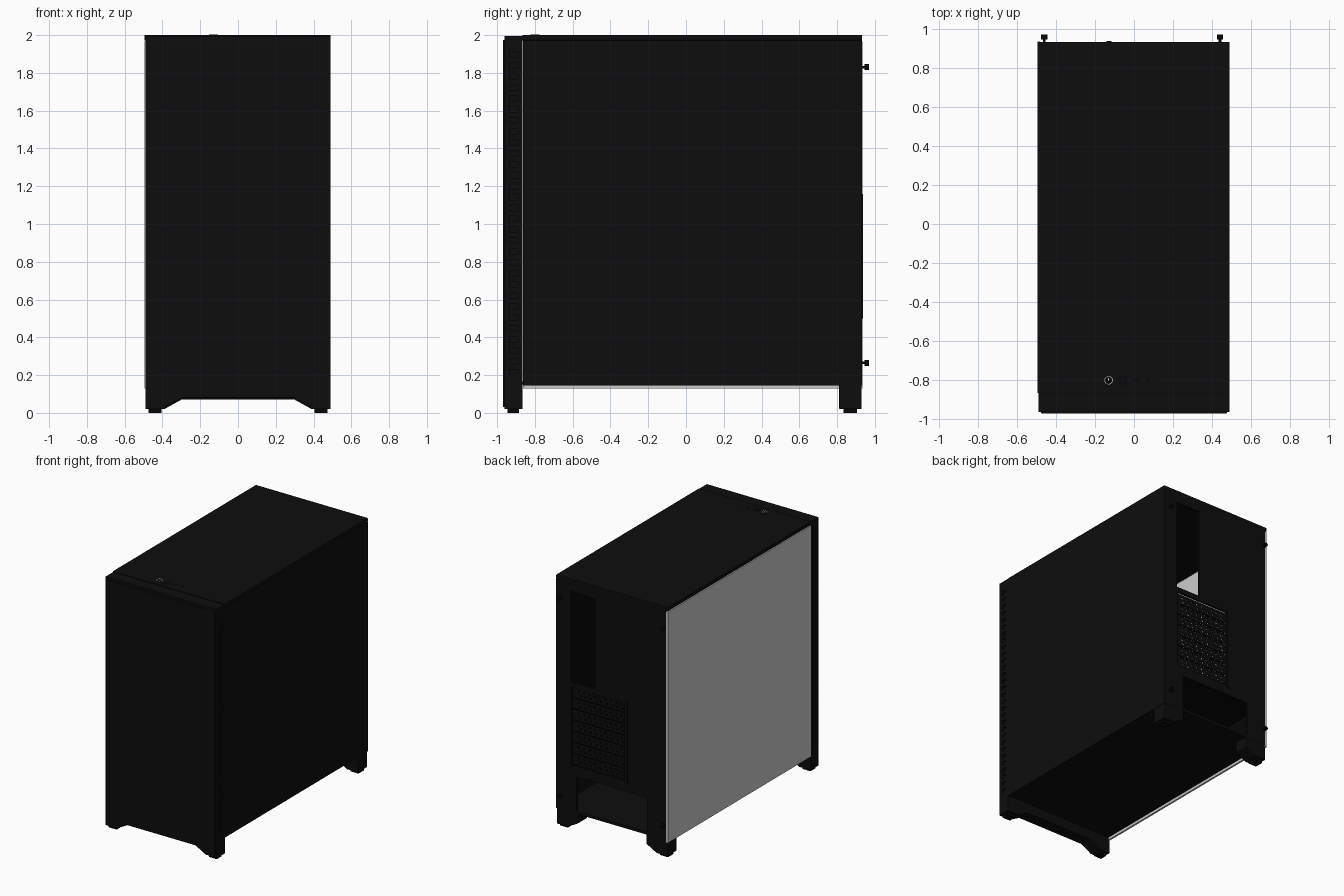
import bpy, bmesh, math
from mathutils import Matrix, Vector

if "Cube" in bpy.data.objects:
    bpy.data.objects.remove(bpy.data.objects["Cube"])

def make_mat(name, v):
    m = bpy.data.materials.new(name)
    m.diffuse_color = (v, v, v, 1)
    m.use_nodes = True
    m.node_tree.nodes["Principled BSDF"].inputs["Base Color"].default_value = m.diffuse_color
    return m

BLACK = make_mat("black_paint", 0.004)
DARK = make_mat("black_plastic", 0.002)
WHITE = make_mat("button_ring", 0.6)

def finish(name, bm, mat, bevel=0):
    bmesh.ops.recalc_face_normals(bm, faces=bm.faces)
    me = bpy.data.meshes.new(name)
    bm.to_mesh(me)
    bm.free()
    ob = bpy.data.objects.new(name, me)
    bpy.context.collection.objects.link(ob)
    if mat:
        me.materials.append(mat)
    if bevel:
        b = ob.modifiers.new("bevel", 'BEVEL')
        b.width, b.segments = bevel, 2
    return ob

def add_box(bm, x, y, z):
    s = Matrix.Diagonal((x[1] - x[0], y[1] - y[0], z[1] - z[0], 1))
    c = Matrix.Translation((sum(x) / 2, sum(y) / 2, sum(z) / 2))
    bmesh.ops.create_cube(bm, size=1, matrix=c @ s)

def box(name, x, y, z, mat=BLACK, bevel=0):
    bm = bmesh.new()
    add_box(bm, x, y, z)
    return finish(name, bm, mat, bevel)

def add_cyl(bm, loc, r, depth, axis='Z', seg=24):
    rot = Matrix.Rotation(math.pi / 2, 4, 'X') if axis == 'Y' else Matrix()
    bmesh.ops.create_cone(bm, cap_ends=True, segments=seg, radius1=r, radius2=r,
                          depth=depth, matrix=Matrix.Translation(loc) @ rot)

def extrude_xz(name, pts, y0, y1, mat=BLACK, bevel=0):
    bm = bmesh.new()
    f = bm.faces.new([bm.verts.new((x, y0, z)) for x, z in pts])
    ext = bmesh.ops.extrude_face_region(bm, geom=[f])
    bmesh.ops.translate(bm, vec=(0, y1 - y0, 0),
                        verts=[v for v in ext['geom'] if isinstance(v, bmesh.types.BMVert)])
    return finish(name, bm, mat, bevel)

def cut(ob, bm, name):
    c = finish(name, bm, None)
    c.hide_render = True
    c.hide_viewport = True
    c.display_type = 'WIRE'
    m = ob.modifiers.new("cut", 'BOOLEAN')
    m.operation, m.solver, m.object = 'DIFFERENCE', 'EXACT', c

# front panel with integrated feet and side vent slots
half = [(0.49, 1.995), (0.49, 0.02), (0.39, 0.02), (0.30, 0.07)]
front = extrude_xz("front_shell", half + [(-x, z) for x, z in reversed(half)], -0.962, -0.865)
bm = bmesh.new()
for i in range(30):
    z = 0.2 + i * 0.058
    for s in (-1, 1):
        add_box(bm, sorted((s * 0.478, s * 0.6)), (-0.935, -0.89), (z, z + 0.03))
cut(front, bm, "front_vent_cutter")
face_half = [(0.475, 1.975), (0.475, 0.03), (0.388, 0.03), (0.297, 0.08)]
extrude_xz("front_face_plate", face_half + [(-x, z) for x, z in reversed(face_half)],
           -0.97, -0.96, bevel=0.003)

# outer panels
box("top_panel", (-0.495, 0.49), (-0.866, 0.932), (1.972, 2.0), bevel=0.003)
box("right_side_panel", (0.475, 0.49), (-0.864, 0.932), (0.145, 1.972))
box("left_glass_panel", (-0.495, -0.48), (-0.864, 0.935), (0.13, 1.965), mat=None)

# internal chassis
box("floor", (-0.48, 0.475), (-0.865, 0.92), (0.15, 0.165))
box("front_inner_wall", (-0.475, 0.475), (-0.864, -0.85), (0.165, 1.97))
box("board_tray", (0.37, 0.385), (-0.6, 0.915), (0.46, 1.96), DARK)
box("power_supply_shroud", (-0.45, 0.37), (-0.85, 0.915), (0.45, 0.465), DARK)
box("shroud_side", (-0.455, -0.44), (-0.85, 0.915), (0.165, 0.465), DARK)

# rear wall with openings
rear = box("rear_wall", (-0.48, 0.476), (0.915, 0.931), (0.145, 1.975))
bm = bmesh.new()
add_box(bm, (0.15, 0.365), (0.85, 1.0), (1.18, 1.90))
add_box(bm, (-0.11, 0.355), (0.85, 1.0), (0.52, 1.14))
add_box(bm, (-0.31, 0.31), (0.85, 1.0), (0.166, 0.44))
cut(rear, bm, "rear_opening_cutter")

# perforated expansion slot covers
bm = bmesh.new()
slot_h = 0.62 / 7
for i in range(7):
    z = 0.52 + i * slot_h
    add_box(bm, (-0.11, 0.355), (0.905, 0.915), (z + 0.004, z + slot_h - 0.004))
covers = finish("slot_covers", bm, BLACK)
bm = bmesh.new()
for i in range(7):
    for j in range(9):
        for k in (-1, 1):
            add_cyl(bm, (-0.08 + j * 0.047 + k * 0.006, 0.91,
                         0.52 + (i + 0.5) * slot_h + k * 0.016), 0.009, 0.06, 'Y', 6)
cut(covers, bm, "slot_hole_cutter")
box("slot_bracket", (-0.14, -0.115), (0.931, 0.938), (0.50, 1.16))

# rear feet and rubber pads
for s, side in ((-1, "left"), (1, "right")):
    extrude_xz(f"rear_foot_{side}", [(s * x, z) for x, z in
               ((0.488, 0.15), (0.488, 0.02), (0.39, 0.02), (0.30, 0.07), (0.30, 0.15))],
               0.81, 0.93, bevel=0.006)
    for end, y in (("front", (-0.945, -0.885)), ("rear", (0.835, 0.905))):
        box(f"{end}_pad_{side}", sorted((s * 0.405, s * 0.475)), y, (0, 0.025), DARK)

# thumbscrews
for x in (-0.46, 0.44):
    for z in (0.265, 1.83):
        bm = bmesh.new()
        add_cyl(bm, (x, 0.94, z), 0.007, 0.03, 'Y')
        add_cyl(bm, (x, 0.9575, z), 0.016, 0.025, 'Y')
        finish("thumbscrew", bm, DARK)

# power button with ring mark
bm = bmesh.new()
add_cyl(bm, (-0.13, -0.8, 2.0), 0.024, 0.004)
finish("power_button", bm, DARK)
bpy.ops.mesh.primitive_torus_add(location=(-0.13, -0.8, 2.0), major_radius=0.02,
                                 minor_radius=0.003, major_segments=32, minor_segments=6)
ring = bpy.context.object
ring.name = "power_ring"
ring.data.materials.append(WHITE)
box("power_mark", (-0.132, -0.128), (-0.802, -0.788), (1.998, 2.003), WHITE)

# top ports
for i, x in enumerate((-0.072, -0.045)):
    box(f"usb_port_{i}", (x - 0.009, x + 0.009), (-0.825, -0.775), (1.995, 2.001), DARK)
bm = bmesh.new()
add_box(bm, (-0.005, 0.025), (-0.807, -0.793), (1.995, 2.001))
add_cyl(bm, (0.07, -0.8, 1.998), 0.012, 0.006)
add_cyl(bm, (0.12, -0.8, 1.998), 0.007, 0.006)
finish("audio_and_reset", bm, DARK)
